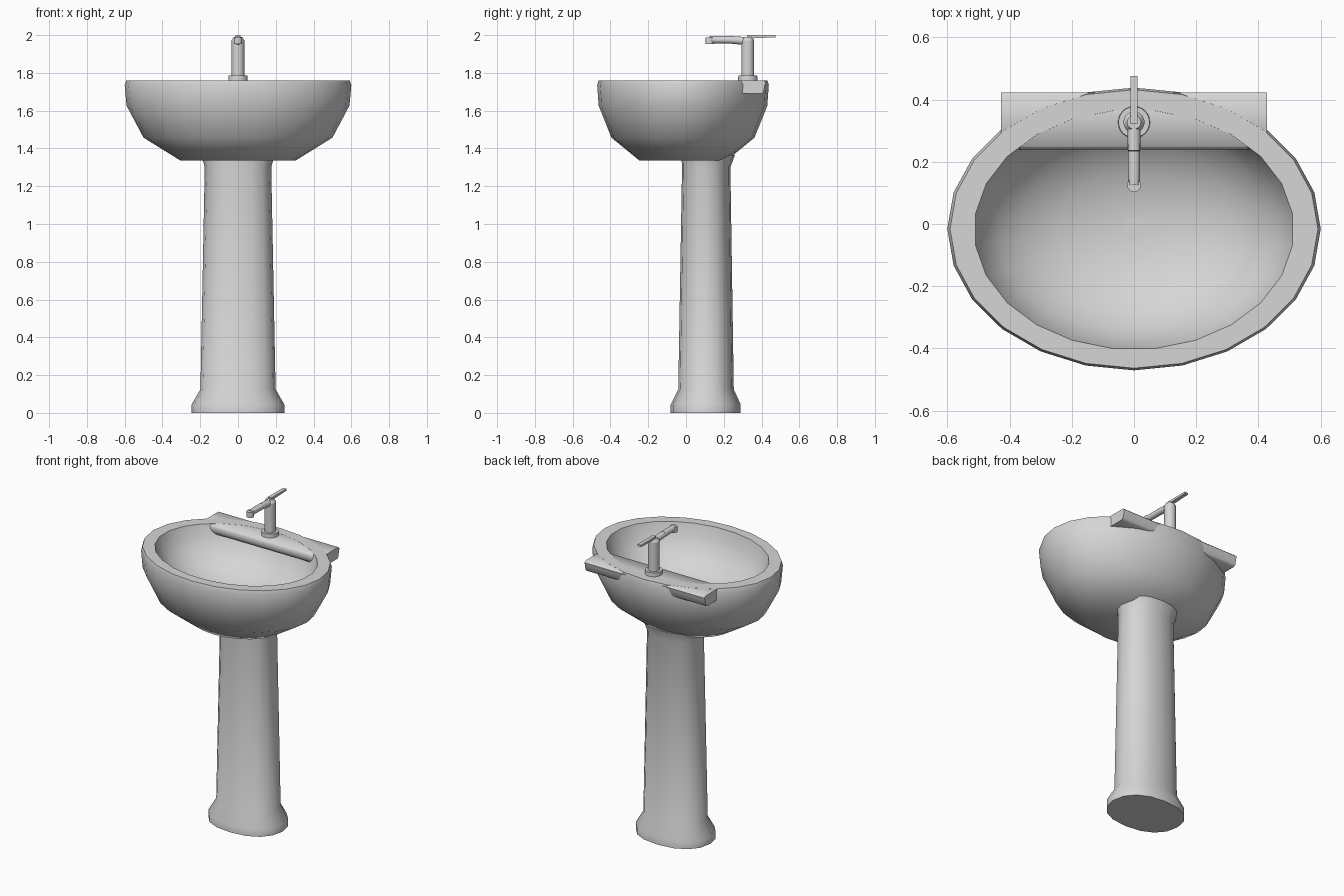
import bpy, bmesh, math
from math import radians
from mathutils import Matrix, Vector

if "Cube" in bpy.data.objects:
    bpy.data.objects.remove(bpy.data.objects["Cube"], do_unlink=True)

ceramic = bpy.data.materials.new("grey_ceramic")
ceramic.use_nodes = True
grey = (0.67, 0.67, 0.67, 1)
ceramic.diffuse_color = grey
ceramic.node_tree.nodes["Principled BSDF"].inputs["Base Color"].default_value = grey


def finish(name, bm, angle=40):
    bmesh.ops.recalc_face_normals(bm, faces=bm.faces)
    mesh = bpy.data.meshes.new(name)
    bm.to_mesh(mesh)
    bm.free()
    mesh.materials.append(ceramic)
    obj = bpy.data.objects.new(name, mesh)
    bpy.context.collection.objects.link(obj)
    bpy.ops.object.select_all(action="DESELECT")
    obj.select_set(True)
    bpy.context.view_layer.objects.active = obj
    bpy.ops.object.shade_smooth_by_angle(angle=radians(angle))
    return obj


def oval(value, power):
    """Push a sine or cosine outwards to square off an ellipse."""
    return math.copysign(abs(value) ** (2 / power), value)


def loft(name, rings, sides, power=2):
    """Stack oval rings (centre y, radius x, radius y, z, turn in steps), capped at both ends."""
    bm = bmesh.new()
    loops = []
    for cy, rx, ry, z, turn in rings:
        angles = [2 * math.pi * (i + turn) / sides for i in range(sides)]
        loops.append([bm.verts.new((rx * oval(math.cos(t), power),
                                    cy + ry * oval(math.sin(t), power), z)) for t in angles])
    for a, b in zip(loops, loops[1:]):
        for i in range(sides):
            j = (i + 1) % sides
            bm.faces.new((a[i], a[j], b[j], b[i]))
    bm.faces.new(loops[0])
    bm.faces.new(loops[-1])
    return finish(name, bm)


def extrude_profile(name, points, half_width, angle):
    """Extrude a (y, z) side profile across x."""
    bm = bmesh.new()
    face = bm.faces.new([bm.verts.new((-half_width, y, z)) for y, z in points])
    new = bmesh.ops.extrude_face_region(bm, geom=[face])["geom"]
    bmesh.ops.translate(bm, vec=(2 * half_width, 0, 0),
                        verts=[v for v in new if isinstance(v, bmesh.types.BMVert)])
    return finish(name, bm, angle)


def tube(name, start, end, r1, r2, sides=16):
    """Tapered cylinder between two points."""
    a, b = Vector(start), Vector(end)
    turn = (b - a).to_track_quat("Z", "Y").to_matrix().to_4x4()
    bm = bmesh.new()
    bmesh.ops.create_cone(bm, cap_ends=True, segments=sides, radius1=r1, radius2=r2,
                          depth=(b - a).length, matrix=Matrix.Translation((a + b) / 2) @ turn)
    return finish(name, bm)


# Basin: outer shell up to the rim, then down the inside of the bowl
outer = [(0.305, 1.336), (0.5, 1.457), (0.59, 1.627), (0.6, 1.735), (0.591, 1.761)]
inner = [(0.514, 1.761), (0.49, 1.69), (0.44, 1.62), (0.36, 1.555), (0.25, 1.505), (0.1, 1.475)]
rings = [(-0.016, r, r * 0.757, z, 0) for r, z in outer]
rings += [(-0.018, r, r * 0.75, z, 0.5) for r, z in inner]
loft("basin", rings, 24)

# Drain at the bottom of the bowl
tube("drain", (0, -0.015, 1.46), (0, -0.015, 1.479), 0.038, 0.038, 20)

# Flat tap shelf across the back with a rounded front lip
extrude_profile("tap_shelf", [(0.25, 1.7605), (0.41, 1.7605), (0.422, 1.75), (0.418, 1.735),
                              (0.41, 1.7), (0.4, 1.69), (0.275, 1.69), (0.252, 1.7),
                              (0.241, 1.72), (0.24, 1.746)], 0.427, 60)

# Pedestal with a flared foot and collar, slightly squared in plan
loft("pedestal", [(0.104, 0.245, 0.185, 0, 0), (0.104, 0.245, 0.185, 0.045, 0),
                  (0.106, 0.199, 0.147, 0.125, 0), (0.107, 0.176, 0.128, 1.3, 0),
                  (0.117, 0.194, 0.142, 1.365, 0)], 16, 2.25)

# Tap body with a tapered cap
tap_y = 0.327
tube("tap_base", (0, tap_y, 1.75), (0, tap_y, 1.785), 0.052, 0.05, 24)
tube("tap_column", (0, tap_y, 1.78), (0, tap_y, 1.972), 0.034, 0.034, 20)
tube("tap_cap", (0, tap_y, 1.972), (0, tap_y, 1.99), 0.034, 0.022, 20)

# Spout bending level towards its nozzle
bend = (0, 0.235, 1.975)
tube("spout_neck", (0, 0.325, 1.968), bend, 0.021, 0.02)
tube("spout", bend, (0, 0.125, 1.976), 0.02, 0.019)
tube("nozzle", (0, 0.125, 1.952), (0, 0.125, 1.988), 0.022, 0.022)

# Lever pointing backwards
extrude_profile("tap_lever", [(0.322, 1.982), (0.475, 1.988), (0.475, 2.0), (0.322, 2.0)],
                0.012, 30)
